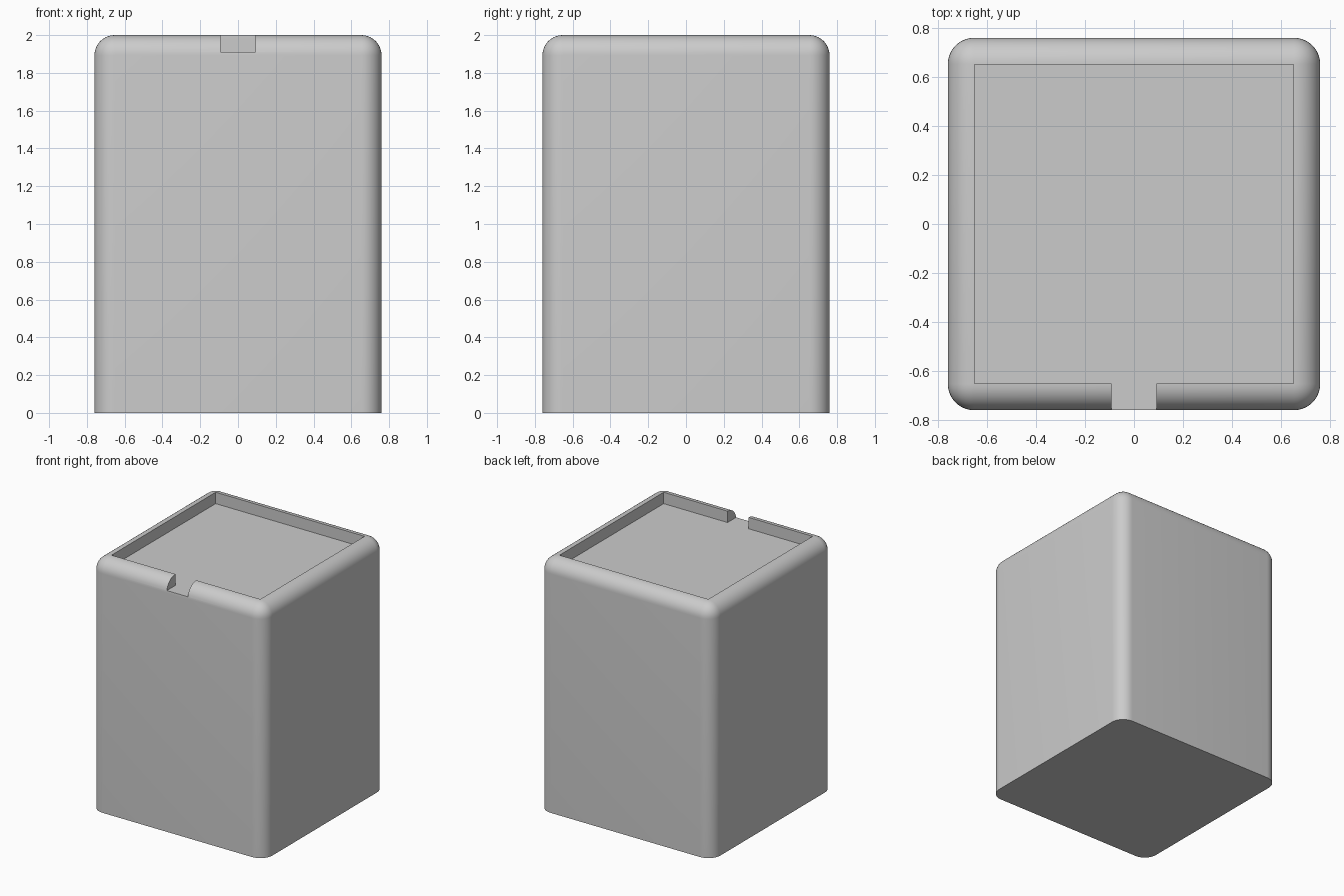
import bpy
import bmesh
import math

if "Cube" in bpy.data.objects:
    bpy.data.objects.remove(bpy.data.objects["Cube"])

HALF, HEIGHT, RADIUS = 0.76, 2.0, 0.107
RECESS, FLOOR, NOTCH = 0.652, 1.91, 0.092

grey = bpy.data.materials.new("light grey")
grey.diffuse_color = (0.6, 0.6, 0.6, 1)
grey.use_nodes = True
grey.node_tree.nodes["Principled BSDF"].inputs["Base Color"].default_value = grey.diffuse_color


def prism(name, outline, z0, z1, radius=0):
    """Extrude an outline; optionally round every edge except the base ones."""
    bm = bmesh.new()
    face = bm.faces.new([bm.verts.new((x, y, z0)) for x, y in outline])
    top = bmesh.ops.extrude_face_region(bm, geom=[face], use_keep_orig=True)
    verts = [g for g in top["geom"] if isinstance(g, bmesh.types.BMVert)]
    bmesh.ops.translate(bm, verts=verts, vec=(0, 0, z1 - z0))
    bmesh.ops.recalc_face_normals(bm, faces=bm.faces)
    if radius:
        edges = [e for e in bm.edges if max(v.co.z for v in e.verts) > z0 + 0.01]
        bmesh.ops.bevel(bm, geom=edges, offset=radius, segments=10,
                        profile=0.5, affect='EDGES')
    mesh = bpy.data.meshes.new(name)
    bm.to_mesh(mesh)
    bm.free()
    mesh.materials.append(grey)
    obj = bpy.data.objects.new(name, mesh)
    bpy.context.collection.objects.link(obj)
    return obj


# Body with rounded upright and top edges
body = prism("body", [(-HALF, -HALF), (HALF, -HALF), (HALF, HALF), (-HALF, HALF)],
             0, HEIGHT, RADIUS)

# Square top recess with a notch open to the front
half_outline = [(NOTCH, -1), (NOTCH, -RECESS), (RECESS, -RECESS), (RECESS, RECESS)]
outline = half_outline + [(-x, y) for x, y in reversed(half_outline)]
cutter = prism("recess_cutter", outline, FLOOR, HEIGHT + 0.2)
cutter.hide_render = True

cut = body.modifiers.new("recess", 'BOOLEAN')
cut.operation = 'DIFFERENCE'
cut.solver = 'EXACT'
cut.object = cutter

bpy.context.view_layer.objects.active = body
body.select_set(True)
bpy.ops.object.modifier_apply(modifier="recess")
bpy.data.objects.remove(cutter)
bpy.ops.object.shade_smooth_by_angle(angle=math.radians(30))
